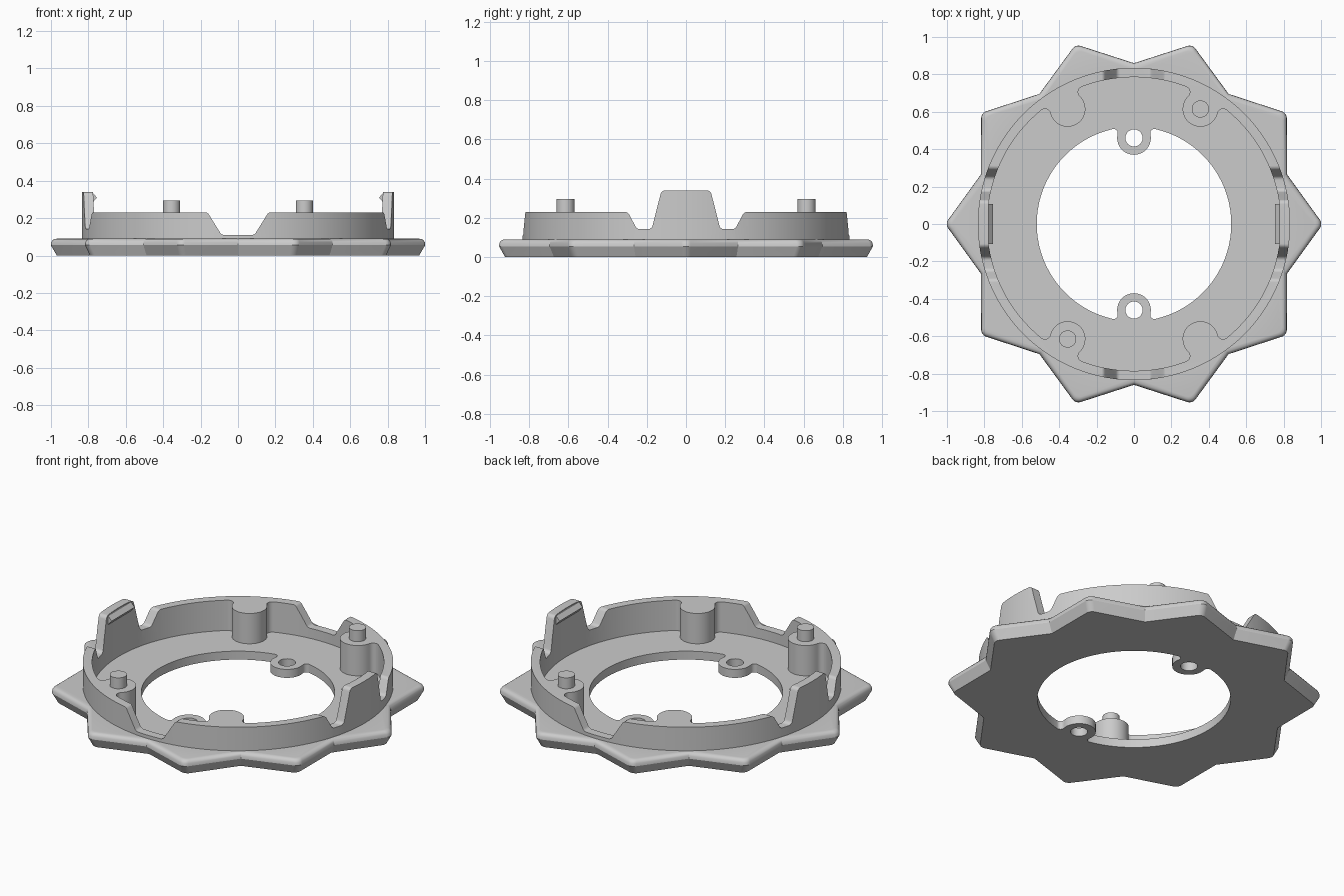
import bpy, bmesh
from math import sin, cos, pi, acos, atan2, tan, radians
from mathutils import Vector

if "Cube" in bpy.data.objects:
    bpy.data.objects.remove(bpy.data.objects["Cube"])

grey = bpy.data.materials.new("plain grey")
grey.use_nodes = True
COLOUR = (0.6, 0.6, 0.6, 1)
grey.diffuse_color = COLOUR
grey.node_tree.nodes["Principled BSDF"].inputs["Base Color"].default_value = COLOUR


def polar(r, a, centre=(0, 0)):
    return Vector((centre[0] + r * cos(a), centre[1] + r * sin(a)))


def heading(p, q):
    return atan2(q.y - p.y, q.x - p.x)


def arc(centre, r, a, b, n, turn=1):
    """Points from angle a to angle b, anticlockwise for turn 1, clockwise for -1."""
    sweep = turn * ((turn * (b - a)) % (2 * pi))
    return [polar(r, a + sweep * i / n, centre) for i in range(n + 1)]


def circle(r, n, centre=(0, 0)):
    return [polar(r, 2 * pi * i / n, centre) for i in range(n)]


def rounded(points, radii, n=6):
    """Round the corners of a polygon; a radius of zero keeps a corner sharp."""
    out = []
    for i, p in enumerate(points):
        p, r = Vector(p), radii[i % len(radii)]
        if r == 0:
            out.append(p)
            continue
        u = (Vector(points[i - 1]) - p).normalized()
        v = (Vector(points[(i + 1) % len(points)]) - p).normalized()
        half = u.angle(v) / 2
        centre = p + (u + v).normalized() * r / sin(half)
        start = p + u * r / tan(half) - centre
        end = p + v * r / tan(half) - centre
        for k in range(n + 1):
            out.append(centre + start.lerp(end, k / n).normalized() * r)
    return out


def scalloped(R, angles, d, pr, f):
    """Circle with round bosses growing inwards, blended by small fillets."""
    out = []
    phi = acos(((R - f) ** 2 + d * d - (pr + f) ** 2) / (2 * (R - f) * d))
    for i, a in enumerate(angles):
        c, f1, f2 = polar(d, a), polar(R - f, a - phi), polar(R - f, a + phi)
        out += arc(f1, f, a - phi, heading(f1, c), 8)
        out += arc(c, pr, heading(c, f1), heading(c, f2), 24, -1)[1:-1]
        out += arc(f2, f, heading(f2, c), a + phi, 8)
        following = angles[(i + 1) % len(angles)]
        out += arc((0, 0), R, a + phi, following - phi, 36)[1:-1]
    return out


def loft(name, outline, levels, axis="z"):
    """Stack scaled copies of an outline along an axis; levels are (position, scale)."""
    place = {"z": lambda u, v, w: (u, v, w),
             "x": lambda u, v, w: (w, u, v),
             "y": lambda u, v, w: (u, w, v)}[axis]
    bm = bmesh.new()
    rings = [[bm.verts.new(place(p.x * s, p.y * s, w)) for p in outline]
             for w, s in levels]
    n = len(outline)
    for low, high in zip(rings, rings[1:]):
        for i in range(n):
            j = (i + 1) % n
            bm.faces.new((low[i], low[j], high[j], high[i]))
    bm.faces.new(rings[0][::-1])
    bm.faces.new(rings[-1])
    bmesh.ops.recalc_face_normals(bm, faces=bm.faces)
    mesh = bpy.data.meshes.new(name)
    bm.to_mesh(mesh)
    bm.free()
    obj = bpy.data.objects.new(name, mesh)
    obj.data.materials.append(grey)
    bpy.context.collection.objects.link(obj)
    return obj


def activate(obj):
    bpy.ops.object.select_all(action="DESELECT")
    obj.select_set(True)
    bpy.context.view_layer.objects.active = obj


def combine(obj, other, operation):
    mod = obj.modifiers.new(operation, "BOOLEAN")
    mod.operation, mod.object, mod.solver = operation, other, "EXACT"
    activate(obj)
    bpy.ops.object.modifier_apply(modifier=mod.name)
    bpy.data.objects.remove(other)


# Ten-pointed base plate, undercut below and rounded on top
star = [polar(0.86 if i % 2 else 1.01, i * pi / 10) for i in range(20)]
star = rounded(star, [0.04, 0])
base = loft("star_base", star, [(0, 0.968), (0.055, 1), (0.072, 0.998),
                                (0.082, 0.991), (0.088, 0.981), (0.09, 0.968)])

# Ring wall, then the recess with four corner posts left standing
combine(base, loft("ring_wall", circle(0.835, 144), [(0.03, 1), (0.38, 1)]), "UNION")
post_angles = [radians(a) for a in (60, 120, 240, 300)]
recess = scalloped(0.785, post_angles, 0.71, 0.095, 0.03)
combine(base, loft("recess_cutter", recess, [(0.05, 1), (0.6, 1)]), "DIFFERENCE")

# Central opening with two screw lugs
opening = scalloped(0.52, [pi / 2, 3 * pi / 2], 0.46, 0.09, 0.022)
combine(base, loft("opening_cutter", opening, [(-0.1, 1), (0.3, 1)]), "DIFFERENCE")
for y in (-0.46, 0.46):
    hole = loft("screw_cutter", circle(0.046, 32, (0, y)), [(-0.1, 1), (0.3, 1)])
    combine(base, hole, "DIFFERENCE")

# Trim the wall top, leaving a tall clip between two notches on each side
half = [(0.125, 0.34), (0.175, 0.142), (0.25, 0.142), (0.297, 0.23), (1.5, 0.23), (1.5, 0.8)]
trim = rounded([(-u, v) for u, v in reversed(half)] + half, [0.025])
combine(base, loft("side_trim_cutter", trim, [(-1.5, 1), (1.5, 1)], "x"), "DIFFERENCE")

# Wide notches at front and back
half = [(0.088, 0.11), (0.163, 0.231), (0.5, 0.231), (0.5, 0.8)]
notch = rounded([(-u, v) for u, v in reversed(half)] + half, [0.025])
combine(base, loft("end_notch_cutter", notch, [(-1.5, 1), (1.5, 1)], "y"), "DIFFERENCE")
parts = [base]

# Hooks inside the clips
for side, s in (("left", 1), ("right", -1)):
    shape = [(0.81, 0.335), (0.778, 0.335), (0.754, 0.31), (0.78, 0.28), (0.81, 0.28)]
    hook = [Vector((s * x, z)) for x, z in shape]
    parts.append(loft(side + "_clip_hook", hook, [(-0.108, 1), (0.108, 1)], "y"))

# Locating pins on two opposite posts
for name, a in (("back_pin", post_angles[0]), ("front_pin", post_angles[2])):
    pin = circle(0.046, 32, polar(0.71, a))
    parts.append(loft(name, pin, [(0.2, 1), (0.295, 1)]))

for part in parts:
    activate(part)
    bpy.ops.object.shade_smooth_by_angle(angle=radians(30))
